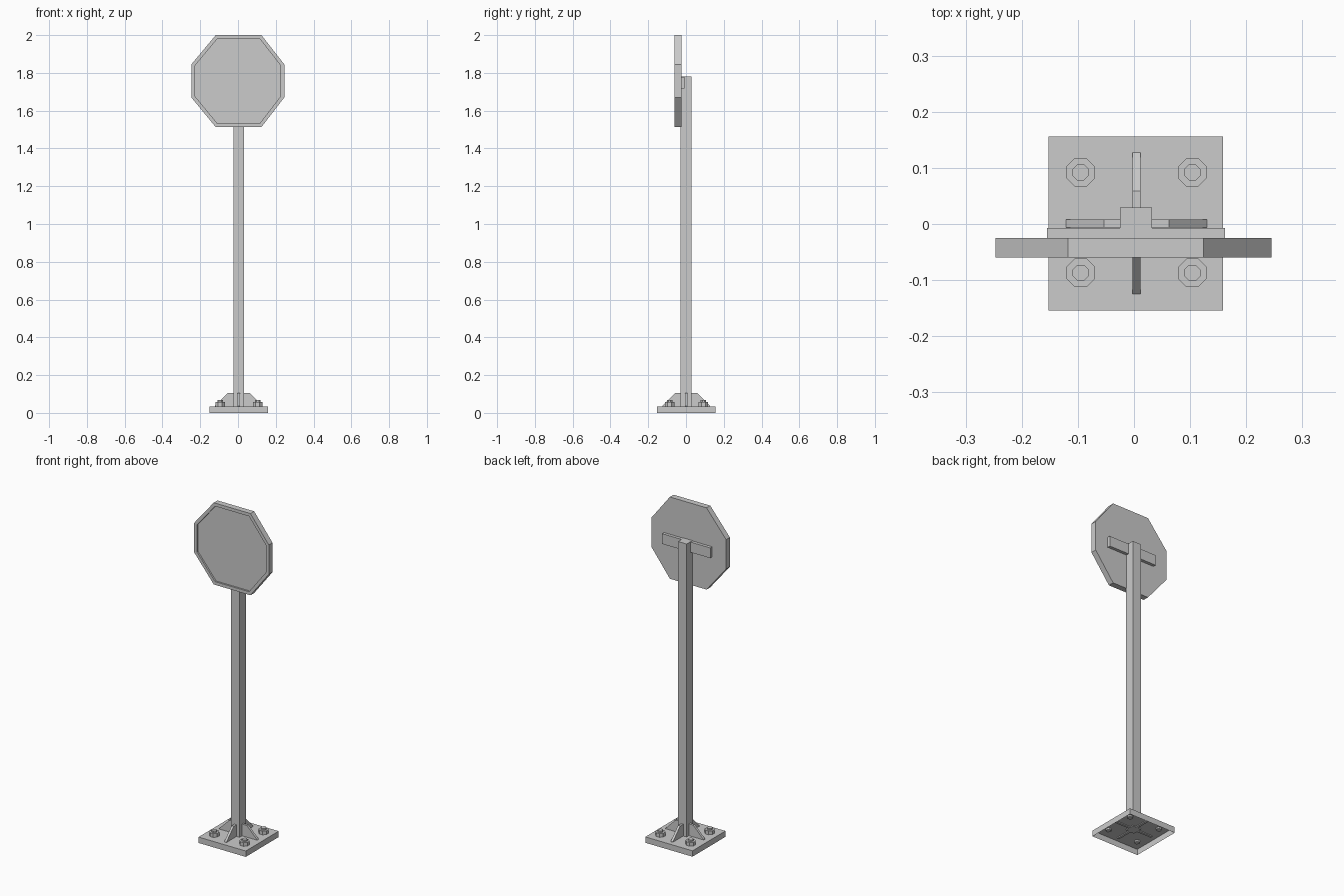
import bpy, bmesh, math
from mathutils import Vector, Matrix

if "Cube" in bpy.data.objects:
    bpy.data.objects.remove(bpy.data.objects["Cube"])


def finish(name, bm):
    bmesh.ops.recalc_face_normals(bm, faces=bm.faces[:])
    me = bpy.data.meshes.new(name)
    bm.to_mesh(me)
    bm.free()
    ob = bpy.data.objects.new(name, me)
    bpy.context.collection.objects.link(ob)
    return ob


def prism(name, pts, offset):
    """Extrude a flat outline along an offset vector."""
    bm = bmesh.new()
    face = bm.faces.new([bm.verts.new(p) for p in pts])
    geo = bmesh.ops.extrude_face_region(bm, geom=[face], use_keep_orig=True)
    verts = [v for v in geo["geom"] if isinstance(v, bmesh.types.BMVert)]
    bmesh.ops.translate(bm, verts=verts, vec=offset)
    return finish(name, bm)


def box(name, lo, hi, open_bottom=False):
    lo, hi = Vector(lo), Vector(hi)
    bm = bmesh.new()
    bmesh.ops.create_cube(bm, size=1, matrix=Matrix.Translation((lo + hi) / 2)
                          @ Matrix.Diagonal((*(hi - lo), 1)))
    if open_bottom:
        low = [f for f in bm.faces if f.normal.z < -0.9]
        bmesh.ops.delete(bm, geom=low, context='FACES_ONLY')
    return finish(name, bm)


def octagon_rod(name, x, y, r, z0, z1):
    bm = bmesh.new()
    bmesh.ops.create_cone(bm, cap_ends=True, segments=8, radius1=r, radius2=r,
                          depth=z1 - z0,
                          matrix=Matrix.Translation((x, y, (z0 + z1) / 2))
                          @ Matrix.Rotation(math.pi / 8, 4, 'Z'))
    return finish(name, bm)


CX = 0.0035

# base plate, hollow underneath
box("base_plate", (-0.152, -0.154, 0), (0.159, 0.156, 0.035), open_bottom=True)

# post and rear sign bracket
box("post", (CX - 0.0285, -0.03, 0.03), (CX + 0.0285, 0.029, 1.78))
box("sign_bracket", (-0.155, -0.026, 1.717), (0.162, -0.007, 1.778))

# four gussets around the foot of the post
profile = [(0.02, 0.03), (0.126, 0.03), (0.126, 0.037), (0.058, 0.105), (0.02, 0.105)]
for i, side in enumerate(("right", "back", "left", "front")):
    g = prism("gusset_" + side, [(r, -0.007, z) for r, z in profile], (0, 0.014, 0))
    g.data.transform(Matrix.Translation((CX + 0.001, 0.001, 0))
                     @ Matrix.Rotation(i * math.pi / 2, 4, 'Z'))

# anchor bolts and nuts
for x in (-0.095, 0.104):
    for y in (-0.087, 0.092):
        octagon_rod("anchor_nut", x, y, 0.0275, 0.035, 0.057)
        octagon_rod("anchor_bolt", x, y, 0.0155, 0.024, 0.067)

# octagonal sign panel with a recessed front face
outline = [(-0.118, 2.0), (0.124, 2.0), (0.245, 1.845), (0.245, 1.67),
           (0.124, 1.513), (-0.118, 1.513), (-0.247, 1.67), (-0.247, 1.845)]
panel = prism("sign_panel", [(x, -0.025, z) for x, z in outline], (0, -0.035, 0))
bm = bmesh.new()
bm.from_mesh(panel.data)
bm.normal_update()
front = [f for f in bm.faces if f.normal.y < -0.9]
bmesh.ops.inset_region(bm, faces=front, thickness=0.019, use_even_offset=True)
geo = bmesh.ops.extrude_face_region(bm, geom=front)
moved = [v for v in geo["geom"] if isinstance(v, bmesh.types.BMVert)]
bmesh.ops.translate(bm, verts=moved, vec=(0, 0.01, 0))
bmesh.ops.delete(bm, geom=[f for f in front if f.is_valid], context='FACES')
bm.to_mesh(panel.data)
bm.free()
